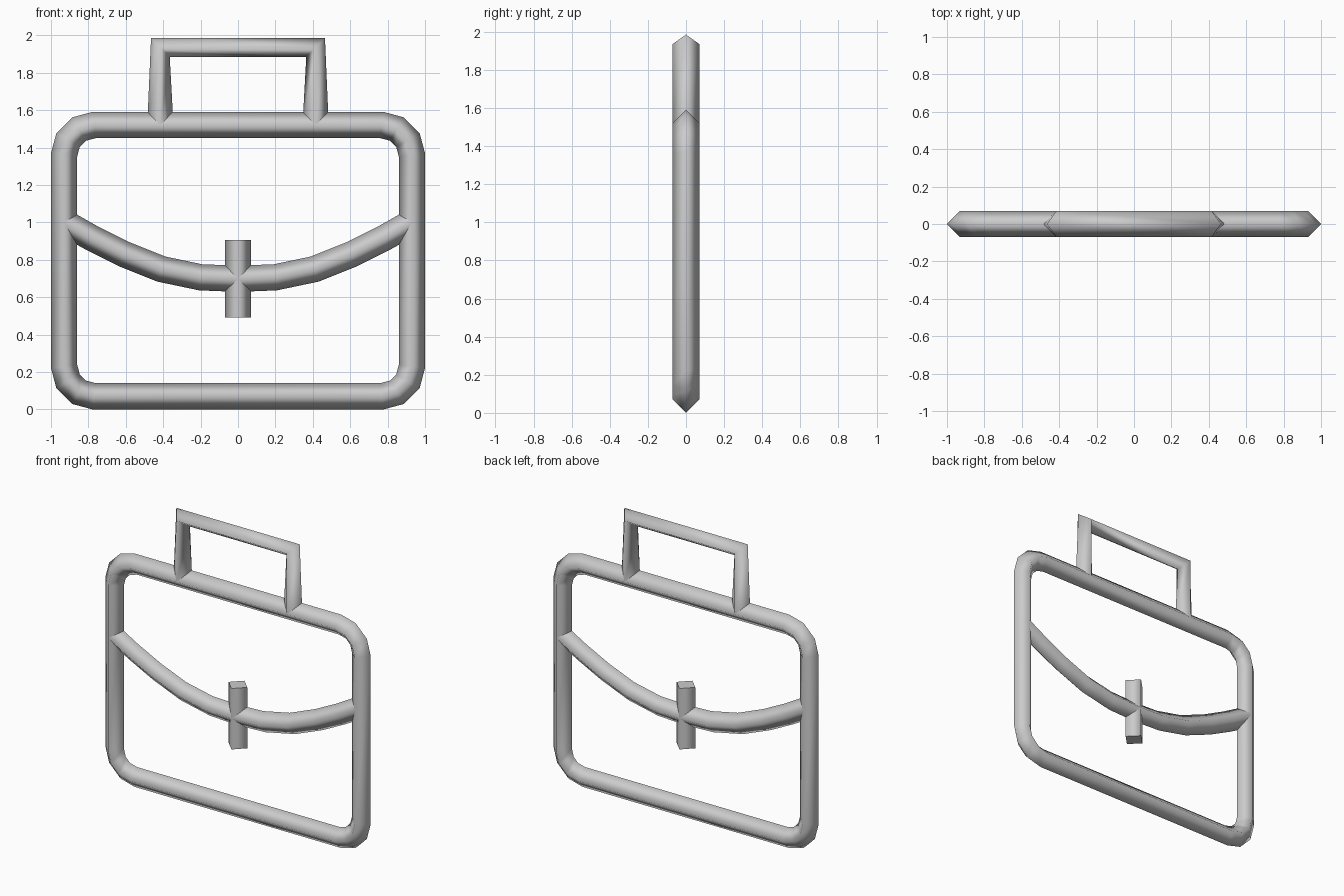
import bpy, bmesh, math
from mathutils import Vector

if "Cube" in bpy.data.objects:
    bpy.data.objects.remove(bpy.data.objects["Cube"])

R = 0.07  # half width of the diamond-section tubing

grey = bpy.data.materials.new("light_grey")
grey.diffuse_color = (0.6, 0.6, 0.6, 1)
grey.use_nodes = True
grey.node_tree.nodes["Principled BSDF"].inputs["Base Color"].default_value = grey.diffuse_color


def mitred(points, closed=False):
    """In-plane (x, z) offset of the tube edge at each path point."""
    pts = [Vector(p) for p in points]
    n = len(pts)
    offsets = []
    for i, p in enumerate(pts):
        before = pts[i - 1] if closed or i > 0 else None
        after = pts[(i + 1) % n] if closed or i < n - 1 else None
        dirs = [d.normalized() for d in
                ([p - before] if before else []) + ([after - p] if after else [])]
        t = sum(dirs, Vector((0, 0))).normalized()
        offsets.append(Vector((-t.y, t.x)) * R / t.dot(dirs[0]))
    return offsets


def tube(name, points, offsets, closed=False):
    """Sweep a four-sided diamond along a path in the x-z plane."""
    bm = bmesh.new()
    rings = []
    for (x, z), o in zip(points, offsets):
        rings.append([bm.verts.new(c) for c in (
            (x + o[0], 0, z + o[1]), (x, -R, z),
            (x - o[0], 0, z - o[1]), (x, R, z))])
    n = len(rings)
    for i in range(n if closed else n - 1):
        a, b = rings[i], rings[(i + 1) % n]
        for k in range(4):
            j = (k + 1) % 4
            bm.faces.new((a[k], a[j], b[j], b[k]))
    for f in bm.faces:
        f.smooth = True
    if not closed:  # flat end caps with crisp rims
        for ring in (rings[0], rings[-1]):
            cap = bm.faces.new(ring)
            for e in cap.edges:
                e.smooth = False
    bmesh.ops.recalc_face_normals(bm, faces=bm.faces)
    mesh = bpy.data.meshes.new(name)
    bm.to_mesh(mesh)
    bm.free()
    mesh.materials.append(grey)
    obj = bpy.data.objects.new(name, mesh)
    bpy.context.collection.objects.link(obj)
    return obj


# Rounded rectangular body frame, three segments per corner
corner = 0.16
frame = []
for cx, cz, start in ((0.77, 1.36, 0), (-0.77, 1.36, 90),
                      (-0.77, 0.23, 180), (0.77, 0.23, 270)):
    for s in range(4):
        a = math.radians(start + 30 * s)
        frame.append((cx + corner * math.cos(a), cz + corner * math.sin(a)))
tube("body_frame", frame, mitred(frame, True), True)

# Sagging flap edge, mirrored about the middle
half = [(0.2, 0.706), (0.41, 0.75), (0.61, 0.83), (0.78, 0.915), (0.93, 1.0)]
flap = [(-x, z) for x, z in reversed(half)] + [(0, 0.698)] + half
tube("flap_edge", flap, mitred(flap))

# Upright clasp
clasp = [(0, 0.49), (0, 0.905)]
tube("clasp", clasp, mitred(clasp))

# Carrying handle with legs that narrow towards a slimmer top bar
handle = [(-0.415, 1.52), (-0.415, 1.935), (0.415, 1.935), (0.415, 1.52)]
tube("handle", handle, [(-R, 0), (-0.05, 0.05), (0.05, 0.05), (R, 0)])
